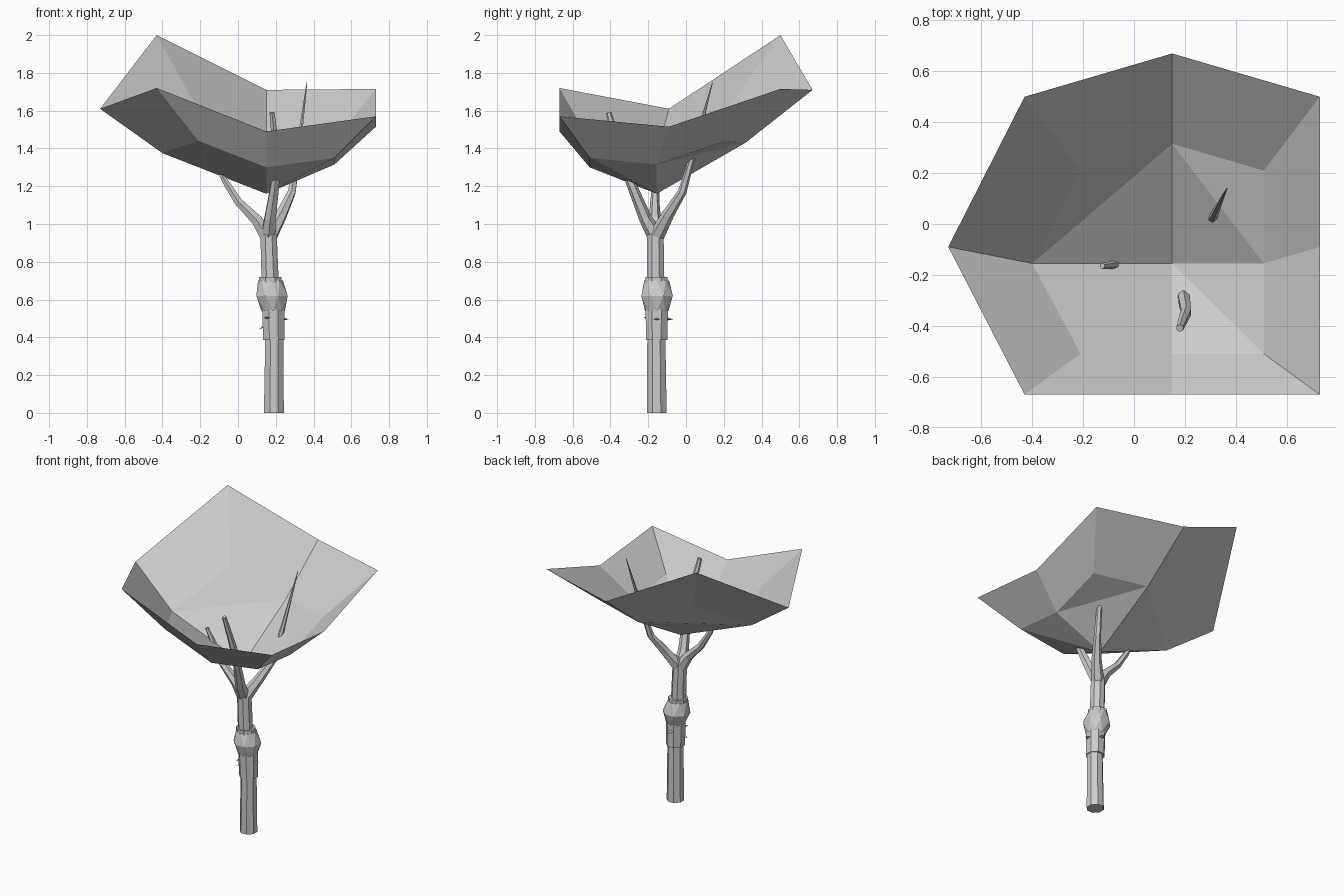
import bpy, math
from mathutils import Vector


def make(name, verts, faces):
    me = bpy.data.meshes.new(name)
    me.from_pydata([tuple(v) for v in verts], [], faces)
    me.update()
    ob = bpy.data.objects.new(name, me)
    bpy.context.collection.objects.link(ob)
    return ob


def tube(name, path, sides=8, upright=False, facet=False):
    """Faceted tube along (x, y, z, radius); facet staggers rings into diamonds."""
    pts = [Vector(p[:3]) for p in path]
    verts, faces = [], []
    for i, p in enumerate(pts):
        d = pts[min(i + 1, len(pts) - 1)] - pts[max(i - 1, 0)]
        d = Vector((0, 0, 1)) if upright else d.normalized()
        u = (Vector((1, 0, 0)) - d * d.x).normalized()
        w = d.cross(u)
        for k in range(sides):
            a = 2 * math.pi * (k + (0.5 * i if facet else 0.5)) / sides
            verts.append(p + path[i][3] * (u * math.cos(a) + w * math.sin(a)))
    for i in range(len(pts) - 1):
        for k in range(sides):
            a, b = i * sides + k, i * sides + (k + 1) % sides
            c, d = b + sides, a + sides
            faces += [(a, b, d), (b, c, d)] if facet else [(a, b, c, d)]
    faces.append(tuple(reversed(range(sides))))
    faces.append(tuple(range(len(verts) - sides, len(verts))))
    return make(name, verts, faces)


# Canopy: centre point, inner ring and outer rim of a folded open sheet
centre = [(0.15, -0.155, 1.16)]
inner = [(-0.40, -0.155, 1.375), (-0.21, -0.51, 1.44), (0.15, -0.51, 1.30),
         (0.51, -0.51, 1.35), (0.51, -0.155, 1.315), (0.51, 0.21, 1.44),
         (0.15, 0.315, 1.43), (-0.21, 0.21, 1.60)]
rim = [(-0.73, -0.09, 1.61), (-0.43, -0.67, 1.72), (0.15, -0.67, 1.49),
       (0.73, -0.67, 1.57), (0.73, -0.09, 1.515), (0.73, 0.50, 1.715),
       (0.15, 0.67, 1.71), (-0.43, 0.50, 2.0)]
faces = [(0, 1, 2), (0, 2, 3), (0, 3, 4), (0, 4, 5),
         (0, 5, 7), (5, 6, 7), (0, 7, 1), (7, 8, 1)]
for k in range(8):
    n = (k + 1) % 8
    faces.append((1 + k, 9 + k, 9 + n, 1 + n))
make("canopy", centre + inner + rim, faces)

# Trunk, lower sleeve, faceted bulge and its collar
tube("trunk", [(0.19, -0.155, 0, 0.057), (0.192, -0.157, 0.38, 0.052),
               (0.17, -0.16, 0.70, 0.049), (0.162, -0.162, 0.94, 0.047),
               (0.16, -0.16, 1.0, 0.025)], upright=True)
tube("sleeve", [(0.19, -0.155, 0.385, 0.061), (0.187, -0.155, 0.55, 0.064)], upright=True)
tube("bulge", [(0.186, -0.155, 0.54, 0.062), (0.18, -0.153, 0.62, 0.09),
               (0.172, -0.155, 0.70, 0.066)], upright=True, facet=True)
tube("collar", [(0.172, -0.156, 0.69, 0.064), (0.17, -0.156, 0.72, 0.064)], upright=True)

# Three tapering branches that pierce the canopy
branches = {
    "left_branch": [(0.15, -0.16, 0.94, 0.042), (0.10, -0.165, 1.02, 0.033),
                    (0.00, -0.165, 1.12, 0.024), (-0.07, -0.16, 1.23, 0.018),
                    (-0.125, -0.165, 1.34, 0.012)],
    "front_branch": [(0.16, -0.165, 0.94, 0.042), (0.17, -0.215, 1.03, 0.034),
                     (0.195, -0.285, 1.20, 0.026), (0.205, -0.345, 1.36, 0.023),
                     (0.18, -0.41, 1.59, 0.015)],
    "back_branch": [(0.17, -0.155, 0.94, 0.042), (0.23, -0.095, 1.05, 0.032),
                    (0.285, -0.02, 1.17, 0.023), (0.315, 0.035, 1.36, 0.016),
                    (0.365, 0.14, 1.75, 0.002)],
}
for name, path in branches.items():
    tube(name, path, 6)

# Small thorns around the sleeve
core = Vector((0.188, -0.155, 0.50))
for i, tip in enumerate([(0.27, -0.155, 0.495), (0.14, -0.225, 0.505),
                         (0.19, -0.065, 0.495), (0.11, -0.175, 0.44)]):
    t = Vector(tip)
    root = core.lerp(t, 0.5)
    side = (t - core).cross(Vector((0, 0, 1))).normalized() * 0.03
    up = Vector((0, 0, 0.01))
    make(f"thorn_{i + 1}", [root + side, root + up, root - side, root - up, t],
         [(0, 1, 4), (1, 2, 4), (2, 3, 4), (3, 0, 4), (3, 2, 1, 0)])
